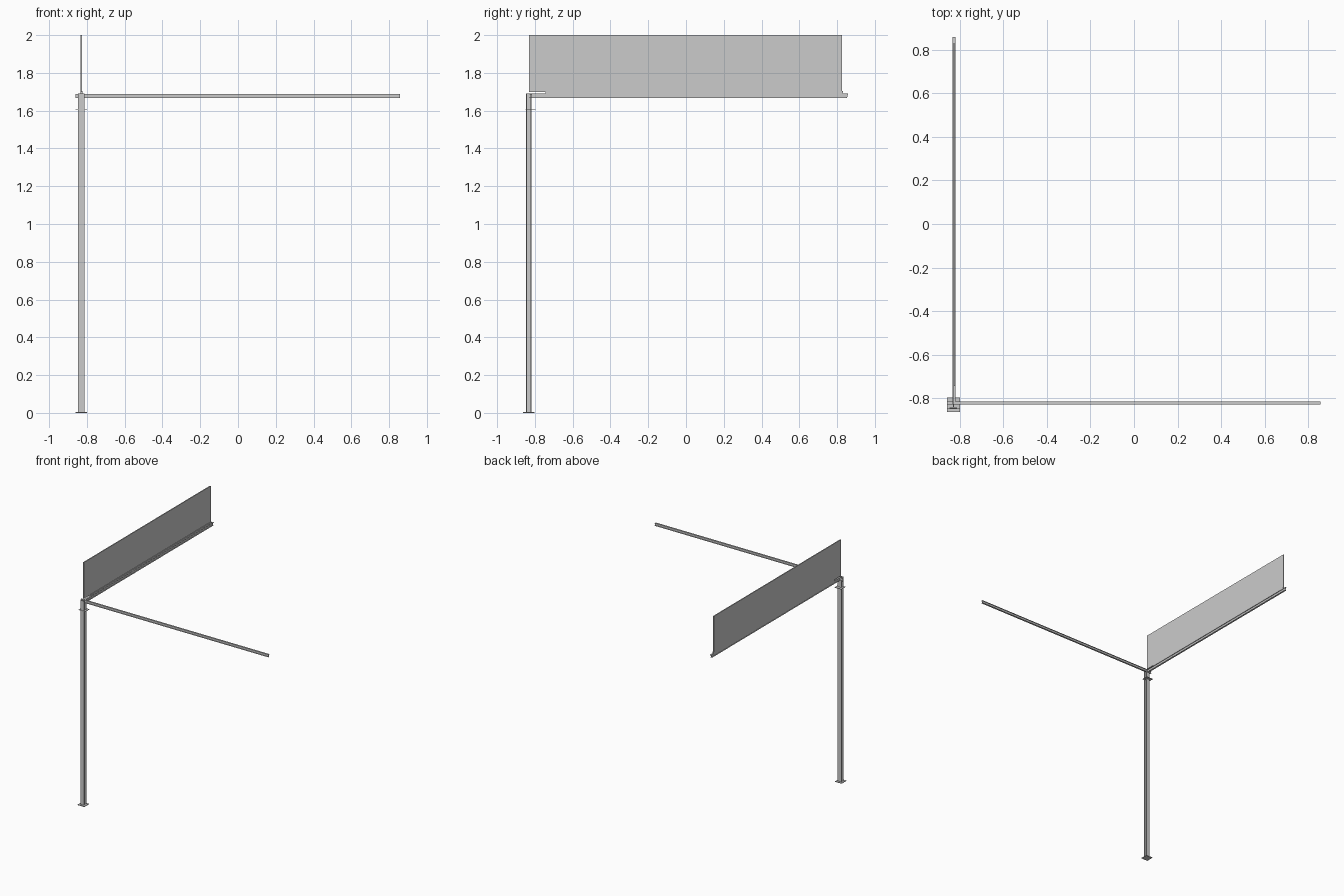
import bpy, bmesh
from mathutils import Vector

if "Cube" in bpy.data.objects:
    bpy.data.objects.remove(bpy.data.objects["Cube"])


def mesh_object(name, bm):
    bmesh.ops.recalc_face_normals(bm, faces=bm.faces)
    me = bpy.data.meshes.new(name)
    bm.to_mesh(me)
    bm.free()
    ob = bpy.data.objects.new(name, me)
    bpy.context.collection.objects.link(ob)
    return ob


def box(name, lo, hi):
    bm = bmesh.new()
    bmesh.ops.create_cube(bm, size=1)
    lo, hi = Vector(lo), Vector(hi)
    for v in bm.verts:
        v.co = (lo + hi) / 2 + Vector(a * b for a, b in zip(v.co, hi - lo))
    return mesh_object(name, bm)


def i_section(w, h, t):
    # I outline: flanges of width w, overall height h, thickness t
    a, b, c = w / 2, h / 2, t / 2
    half = [(a, -b), (a, -b + t), (c, -b + t), (c, b - t), (a, b - t), (a, b)]
    return half + [(-u, v) for u, v in reversed(half)]


def sweep(name, section, start, end, u_axis, v_axis, lean=0):
    # extrude a section; lean slopes the far end
    bm = bmesh.new()
    start, end, u_axis, v_axis = map(Vector, (start, end, u_axis, v_axis))
    along = (end - start).normalized()
    rings = []
    for p, k in ((start, 0), (end, lean)):
        rings.append([bm.verts.new(p + u_axis * u + v_axis * v + along * (k * v))
                      for u, v in section])
    n = len(section)
    for i in range(n):
        j = (i + 1) % n
        bm.faces.new((rings[0][i], rings[0][j], rings[1][j], rings[1][i]))
    bm.faces.new(rings[0][::-1])
    bm.faces.new(rings[1])
    return mesh_object(name, bm)


X, Y, Z = (1, 0, 0), (0, 1, 0), (0, 0, 1)
CX, CY = -0.83, -0.833

# Column with its base and collar plates
sweep("column", i_section(0.034, 0.028, 0.004), (CX, CY, 0), (CX, CY, 1.69), X, Y)
box("base_plate", (-0.86, -0.863, 0), (-0.80, -0.803, 0.005))
box("collar_plate", (-0.86, -0.85, 1.606), (-0.80, -0.797, 1.61))

# Cross beams
sweep("side_beam", i_section(0.014, 0.024, 0.003), (-0.827, -0.83, 1.678),
      (-0.827, 0.855, 1.678), X, Z, 0.3)
sweep("front_beam", i_section(0.014, 0.022, 0.003), (-0.86, -0.822, 1.678),
      (0.857, -0.822, 1.678), Y, Z)

# Upright panel and the rail that carries it
box("panel", (-0.835, -0.83, 1.70), (-0.827, 0.826, 2.0))
box("panel_rail", (-0.834, -0.745, 1.688), (-0.822, 0.83, 1.704))
